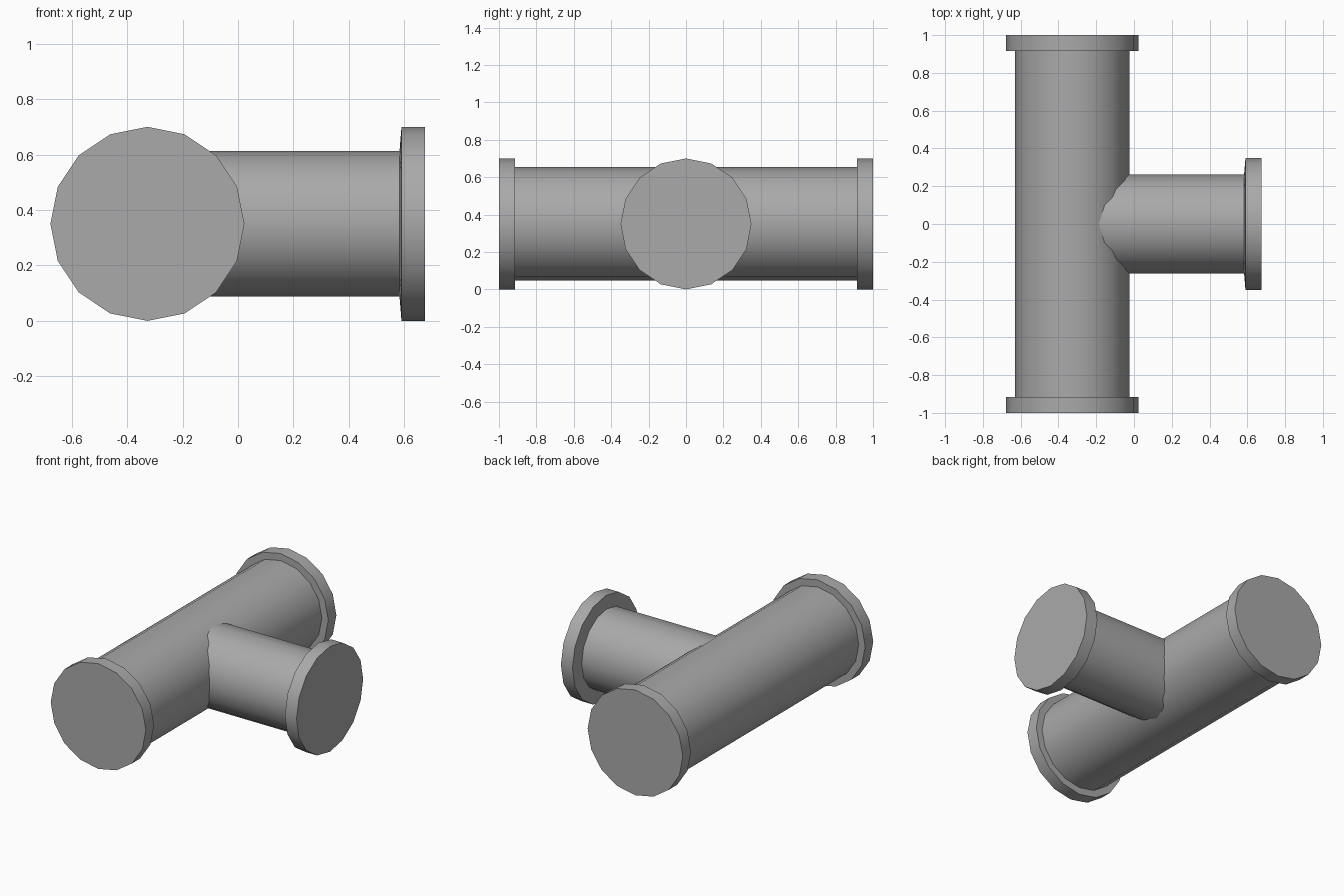
import bpy, bmesh, math
from mathutils import Matrix, Vector

cube = bpy.data.objects.get("Cube")
if cube:
    bpy.data.objects.remove(cube, do_unlink=True)

SIDES = 16
AXIS = Vector((-0.327, 0, 0.35))   # centre of the tee junction

grey = bpy.data.materials.new("pipe grey")
grey.use_nodes = True
grey.diffuse_color = (0.4, 0.4, 0.4, 1)
grey.node_tree.nodes["Principled BSDF"].inputs["Base Color"].default_value = (0.4, 0.4, 0.4, 1)


def lathe(name, profile, turn):
    """Revolve (distance, radius) pairs around local z, cap both ends, then turn and place."""
    bm = bmesh.new()
    rings = []
    for dist, radius in profile:
        rings.append([bm.verts.new((radius * math.cos(a), radius * math.sin(a), dist))
                      for a in (2 * math.pi * i / SIDES for i in range(SIDES))])
    for low, high in zip(rings, rings[1:]):
        for i in range(SIDES):
            j = (i + 1) % SIDES
            bm.faces.new((low[i], low[j], high[j], high[i]))
    bm.faces.new(rings[0][::-1])
    bm.faces.new(rings[-1])
    bmesh.ops.transform(bm, matrix=Matrix.Translation(AXIS) @ turn, verts=bm.verts)
    mesh = bpy.data.meshes.new(name)
    bm.to_mesh(mesh)
    bm.free()
    mesh.materials.append(grey)
    obj = bpy.data.objects.new(name, mesh)
    bpy.context.collection.objects.link(obj)
    bpy.ops.object.select_all(action='DESELECT')
    obj.select_set(True)
    bpy.context.view_layer.objects.active = obj
    bpy.ops.object.shade_smooth_by_angle(angle=math.radians(30))
    return obj


# Straight run with a flange at each end
half = [(0.915, 0.303), (0.915, 0.35), (1.0, 0.35)]
run = [(-d, r) for d, r in reversed(half)] + half
lathe("main_pipe", run, Matrix.Rotation(math.radians(-90), 4, 'X'))

# Side branch with its flange, starting inside the run
branch = [(0.0, 0.263), (0.91, 0.263), (0.917, 0.35), (1.002, 0.35)]
lathe("branch_pipe", branch, Matrix.Rotation(math.radians(90), 4, 'Y'))
